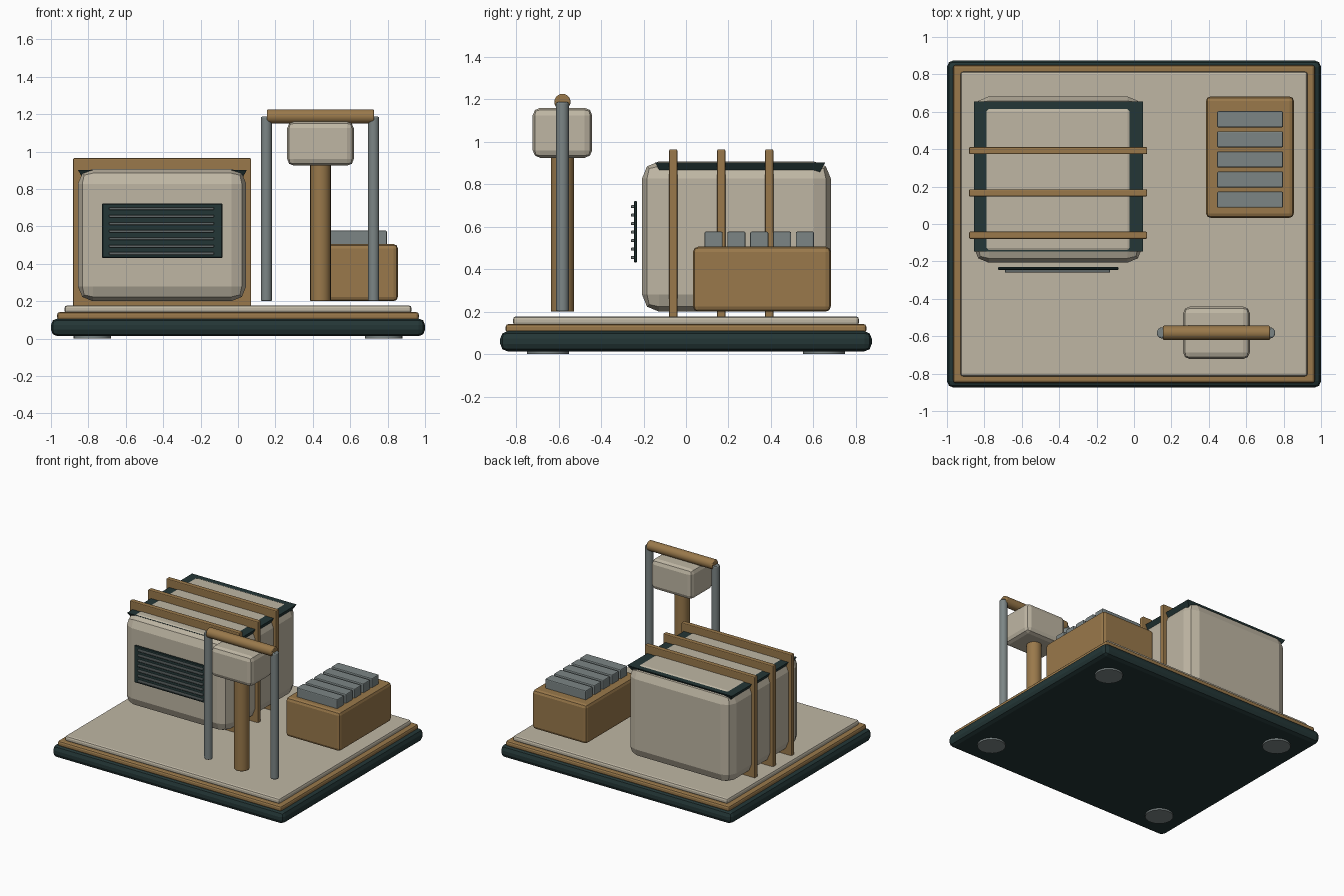
import bpy
import bmesh
import math

default = bpy.data.objects.get("Cube")
if default:
    bpy.data.objects.remove(default, do_unlink=True)


def material(name, rgb):
    m = bpy.data.materials.new(name)
    m.use_nodes = True
    m.diffuse_color = (*rgb, 1)
    m.node_tree.nodes["Principled BSDF"].inputs["Base Color"].default_value = (*rgb, 1)
    return m


CREAM = material("warm cream", (0.52, 0.47, 0.37))
WOOD = material("tan wood", (0.32, 0.19, 0.07))
STEEL = material("blue grey steel", (0.20, 0.235, 0.235))
DARK = material("dark teal", (0.017, 0.037, 0.037))


def finish(bm, name, mat, bevel=0, segments=2):
    mesh = bpy.data.meshes.new(name)
    bm.to_mesh(mesh)
    bm.free()
    mesh.materials.append(mat)
    ob = bpy.data.objects.new(name, mesh)
    bpy.context.collection.objects.link(ob)
    if bevel:
        mod = ob.modifiers.new("edge", "BEVEL")
        mod.width, mod.segments = bevel, segments
        mod.limit_method = "ANGLE"
        mod.angle_limit = math.radians(50)
    return ob


def box(name, mat, x, y, z, bevel=0, segments=2, bottom_inset=0):
    """Box from (min, max) ranges; bottom_inset narrows the underside."""
    bm = bmesh.new()
    bmesh.ops.create_cube(bm, size=1)
    for v in bm.verts:
        inset = bottom_inset if v.co.z < 0 else 0
        for i, (lo, hi) in enumerate((x, y, z)):
            side = 1 if v.co[i] > 0 else -1
            v.co[i] = (hi if side > 0 else lo) - (side * inset if i < 2 else 0)
    return finish(bm, name, mat, bevel, segments)


def cylinder(name, mat, centre, radius, length, along_x=False, bevel=0.006):
    bm = bmesh.new()
    bmesh.ops.create_cone(bm, cap_ends=True, segments=24, radius1=radius,
                          radius2=radius, depth=length)
    ob = finish(bm, name, mat, bevel)
    ob.location = centre
    if along_x:
        ob.rotation_euler.y = math.pi / 2
    bpy.ops.object.select_all(action="DESELECT")
    ob.select_set(True)
    bpy.context.view_layer.objects.active = ob
    bpy.ops.object.shade_smooth_by_angle(angle=math.radians(35))
    return ob


# Stacked base and feet
box("base_slab", DARK, (-1, 1), (-0.875, 0.875), (0.013, 0.108), 0.035)
box("base_trim", WOOD, (-0.967, 0.967), (-0.85, 0.85), (0.1, 0.142), 0.014)
box("base_deck", CREAM, (-0.928, 0.928), (-0.815, 0.815), (0.135, 0.178), 0.015)
for sx, side in ((-1, "right"), (1, "left")):
    for sy, end in ((-1, "front"), (1, "back")):
        cylinder(f"foot_{end}_{side}", STEEL, (sx * 0.78, sy * 0.65, 0.01), 0.1, 0.02, bevel=0)

# Large housing with its flared lid and wooden ribs
box("housing", CREAM, (-0.856, 0.044), (-0.207, 0.682), (0.2, 0.908), 0.08)
box("housing_lid", DARK, (-0.856, 0.048), (-0.146, 0.656), (0.858, 0.903), bottom_inset=0.025)
for i in range(3):
    y = -0.06 + i * 0.226
    box(f"housing_rib_{i + 1}", WOOD, (-0.882, 0.07), (y - 0.019, y + 0.019), (0.17, 0.965), 0.006)

# Front vent
box("vent_panel", DARK, (-0.727, -0.083), (-0.245, -0.23), (0.432, 0.722), 0.004, 1)
for i in range(7):
    z = 0.455 + i * 0.04
    box(f"vent_slat_{i + 1}", STEEL, (-0.69, -0.128), (-0.26, -0.24), (z - 0.007, z + 0.007), 0.003, 1)

# Crate topped with steel blocks
box("crate", WOOD, (0.385, 0.855), (0.033, 0.682), (0.2, 0.506), 0.024)
for i in range(5):
    y = 0.13 + i * 0.1075
    box(f"crate_block_{i + 1}", STEEL, (0.444, 0.797), (y - 0.043, y + 0.043), (0.495, 0.577), 0.007)

# Post with head, side poles and top handle
YP = -0.582
cylinder("post", WOOD, (0.441, YP, 0.58), 0.055, 0.76)
box("post_head", CREAM, (0.263, 0.619), (YP - 0.14, YP + 0.14), (0.925, 1.16), 0.035)
for x, side in ((0.152, "right"), (0.725, "left")):
    cylinder(f"pole_{side}", STEEL, (x, YP, 0.694), 0.03, 0.985)
cylinder("top_handle", WOOD, (0.441, YP, 1.188), 0.038, 0.572, along_x=True)
